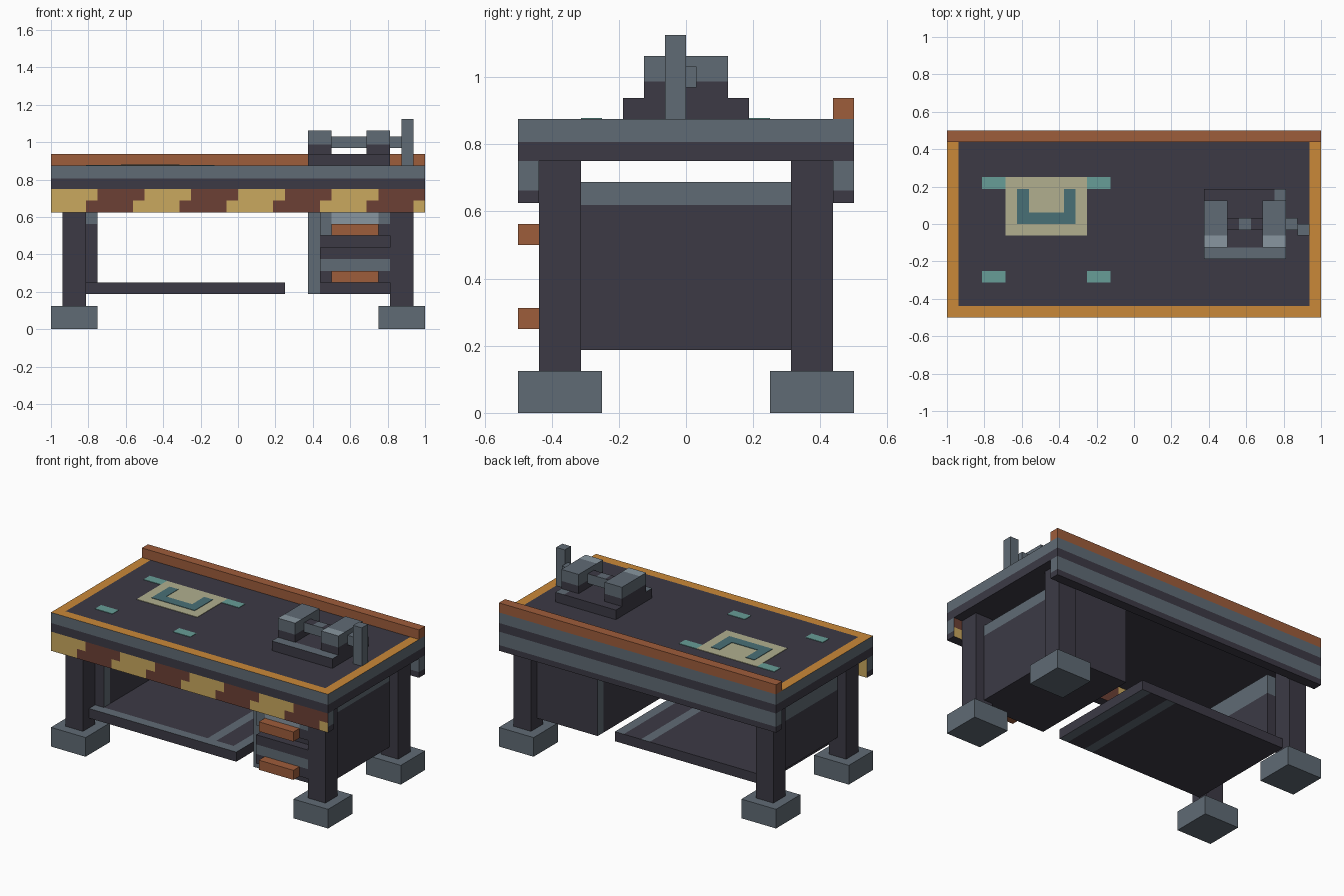
import bpy
import bmesh
from math import floor
from mathutils import Vector

cube = bpy.data.objects.get("Cube")
if cube:
    bpy.data.objects.remove(cube, do_unlink=True)

U = 1 / 16  # modelling grid


def material(name, rgb):
    lin = [((c / 255 + 0.055) / 1.055) ** 2.4 for c in rgb] + [1]
    m = bpy.data.materials.new(name)
    m.use_nodes = True
    m.diffuse_color = lin
    bsdf = next(n for n in m.node_tree.nodes if n.type == 'BSDF_PRINCIPLED')
    bsdf.inputs["Base Color"].default_value = lin
    bsdf.inputs["Roughness"].default_value = 0.8
    return m


DARK = material("dark metal", (60, 58, 69))
GRAY = material("gray metal", (96, 107, 117))
LIGHT = material("light metal", (137, 150, 160))
ORANGE = material("orange trim", (202, 137, 56))
RUST = material("rust wood", (158, 93, 59))
YELLOW = material("hazard yellow", (202, 168, 95))
BROWN = material("hazard brown", (108, 64, 53))
BEIGE = material("beige paper", (177, 175, 143))
TEAL = material("teal paint", (103, 157, 151))
DEEP = material("deep teal paint", (73, 112, 118))


def finish(name, bm, rule):
    """Colour every face with rule(centre, normal) and add the object."""
    bmesh.ops.recalc_face_normals(bm, faces=bm.faces[:])
    bm.normal_update()
    mats = []
    for f in bm.faces:
        m = rule(f.calc_center_median(), f.normal)
        if m not in mats:
            mats.append(m)
        f.material_index = mats.index(m)
    mesh = bpy.data.meshes.new(name)
    bm.to_mesh(mesh)
    bm.free()
    for m in mats:
        mesh.materials.append(m)
    obj = bpy.data.objects.new(name, mesh)
    bpy.context.collection.objects.link(obj)


def box(name, xs, ys, zs, paint, **cuts):
    """Box from (min, max) ranges in grid units, sliced at the given cuts."""
    bm = bmesh.new()
    bmesh.ops.create_cube(bm, size=1)
    for v in bm.verts:
        v.co = Vector([U * (r[0] if c < 0 else r[1]) for c, r in zip(v.co, (xs, ys, zs))])
    for axis, values in cuts.items():
        n = Vector([float(axis == a) for a in "xyz"])
        for value in values:
            bmesh.ops.bisect_plane(bm, geom=bm.verts[:] + bm.edges[:] + bm.faces[:],
                                   plane_co=n * value * U, plane_no=n)
    rule = paint if callable(paint) else lambda c, n: paint
    finish(name, bm, lambda c, n: rule(c / U, n))


def span(a, b, sign):
    return sorted((a * sign, b * sign))


# Feet and legs
for sx, side in ((-1, "right"), (1, "left")):
    for sy, end in ((-1, "front"), (1, "back")):
        box(f"{end}_{side}_foot", span(12, 16, sx), span(4, 8, sy), (0, 2), GRAY)
        box(f"{end}_{side}_leg", span(13, 15, sx), span(5, 7, sy), (2, 12), DARK)


# Tabletop with trimmed rim
def top_paint(c, n):
    if n.z > 0.5:
        return ORANGE if abs(c.x) > 15 or abs(c.y) > 7 else DARK
    return GRAY if c.z > 12.9 and abs(n.z) < 0.5 else DARK


box("tabletop", (-16, 16), (-8, 8), (12, 14), top_paint, x=(-15, 15), y=(-7, 7), z=(12.9,))
box("back_board", (-16, 16), (7, 8), (14, 15), RUST)


# Aprons: hazard stripes in front, plain bands behind
def band_paint(c, n):
    return GRAY if c.z > 10.6 and abs(n.z) < 0.5 else DARK


def hazard_paint(c, n):
    if abs(n.y) > 0.5:
        shift = 17 if c.z < 11 else 16
        return BROWN if floor((c.x + shift) / 4) % 2 else YELLOW
    return band_paint(c, n)


stripes = [x - s for x in range(-12, 17, 4) for s in (0, 1)]
box("front_apron", (-16, 16), (-8, -7), (10, 12), hazard_paint, x=stripes, z=(10.6, 11))
box("back_apron", (-16, 16), (7, 8), (10, 12), band_paint, z=(10.6,))


# Lower shelf and side panel
def shelf_paint(c, n):
    if n.z > 0.5 and c.y < -5:
        return GRAY
    return GRAY if abs(n.z) > 0.5 and (c.x > 3 or 0 < c.x < 1) else DARK


def panel_paint(c, n):
    return GRAY if c.z > 9 or (n.x > 0.5 and c.y < -4) else DARK


box("shelf", (-13, 4), (-6, 6), (3, 4), shelf_paint, x=(0, 1, 3), y=(-5,))
box("side_panel", (-14, -12), (-5, 5), (4, 11), panel_paint, y=(-4,), z=(9,))


# Drawer cabinet
def cabinet_paint(c, n):
    if n.y < -0.5:
        return GRAY if c.x < 7 else DARK
    if abs(n.x) > 0.5:
        return GRAY if c.z > 9.9 or (n.x < 0 and c.y > 5) else DARK
    return DARK


box("cabinet", (6, 14), (-6, 6), (3, 11), cabinet_paint, x=(7,), y=(5,), z=(9.9,))


def drawer_paint(light):
    def paint(c, n):
        if n.y > -0.5:
            return DARK
        if 1 < c.z % 4 < 2:
            return LIGHT if light and 8 < c.x < 12 else GRAY
        return GRAY if light and c.x < 8 else DARK
    return paint


for label, z, light in (("lower", 4, False), ("upper", 8, True)):
    box(f"{label}_drawer", (7, 13), (-7, -6), (z, z + 3), drawer_paint(light),
        x=(8, 12), z=(z + 1, z + 2))
    box(f"{label}_drawer_handle", (8, 12), (-8, -7), (z, z + 1), RUST)


# Vise
def base_paint(c, n):
    front = c.y < -2
    corner = c.x > 12 and c.y > 2
    return GRAY if n.z > 0.5 and (front or corner) else DARK


def jaw_paint(c, n):
    if n.z > 0.5:
        return LIGHT if c.y < -1 else GRAY
    return GRAY if c.z > 15.8 else DARK


def screw_paint(c, n):
    return DARK if n.z > 0.5 and not 9 < c.x < 10 else GRAY


box("vise_base", (6, 13), (-3, 3), (14, 15), base_paint, x=(12,), y=(-2, 2))
box("vise_fixed_jaw", (6, 8), (-2, 2), (15, 17), jaw_paint, y=(-1,), z=(15.8,))
box("vise_sliding_jaw", (11, 13), (-2, 2), (15, 17), jaw_paint, y=(-1,), z=(15.8,))
box("vise_screw", (8, 11), (-0.5, 0.5), (15.5, 16.5), screw_paint, x=(9, 10))
box("vise_screw_end", (13, 14), (-0.5, 0.5), (15.5, 16.5), GRAY)
box("vise_handle", (14, 15), (-1, 0), (14, 18), GRAY)


# Flat paper plan and painted marks on the tabletop
def plate(name, outline, z, mat, height=0.003):
    bm = bmesh.new()
    face = bm.faces.new([bm.verts.new((x * U, y * U, z)) for x, y in outline])
    for v in bmesh.ops.extrude_face_region(bm, geom=[face])["geom"]:
        if isinstance(v, bmesh.types.BMVert):
            v.co.z += height
    finish(name, bm, lambda c, n: mat)


def rect(x0, x1, y0, y1):
    return [(x0, y0), (x1, y0), (x1, y1), (x0, y1)]


plate("plan_sheet", rect(-11, -4, -1, 4), 14 * U, BEIGE)
plate("plan_drawing", [(-10, 0), (-5, 0), (-5, 3), (-6, 3), (-6, 1), (-9, 1), (-9, 3), (-10, 3)],
      14 * U + 0.003, DEEP)
for x in (-13, -4):
    for y in (-5, 3):
        plate("table_mark", rect(x, x + 2, y, y + 1), 14 * U, TEAL)
